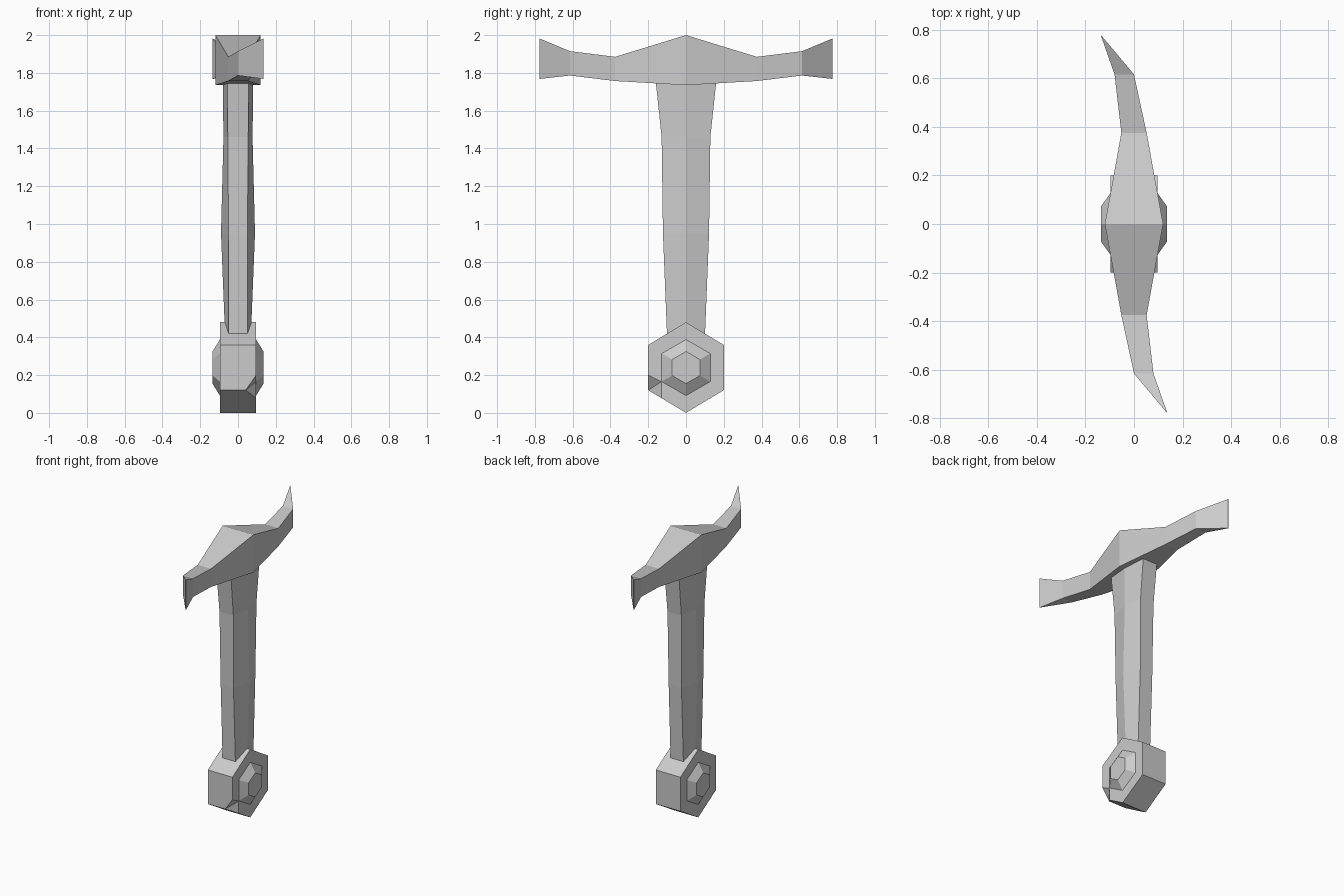
import bpy, bmesh
from math import pi, sin, cos

if "Cube" in bpy.data.objects:
    bpy.data.objects.remove(bpy.data.objects["Cube"])


def make_object(name, bm):
    bmesh.ops.remove_doubles(bm, verts=bm.verts, dist=1e-5)
    bmesh.ops.recalc_face_normals(bm, faces=bm.faces)
    mesh = bpy.data.meshes.new(name)
    bm.to_mesh(mesh)
    bm.free()
    obj = bpy.data.objects.new(name, mesh)
    bpy.context.collection.objects.link(obj)
    return obj


def loft(name, sections):
    """Skin a list of equal-length point rings and cap both ends."""
    bm = bmesh.new()
    rings = [[bm.verts.new(p) for p in s] for s in sections]
    n = len(rings[0])
    for a, b in zip(rings, rings[1:]):
        for i in range(n):
            j = (i + 1) % n
            bm.faces.new((a[i], a[j], b[j], b[i]))
    bm.faces.new(rings[0])
    bm.faces.new(rings[-1])
    return make_object(name, bm)


# Crossguard: rectangular sections along y, ends sweep in opposite directions
def guard_ring(y, x0, x1, z0, z1):
    return [(x0, y, z0), (x1, y, z0), (x1, y, z1), (x0, y, z1)]


half = [(0.375, -0.052, 0.052, 1.757, 1.885),
        (0.615, -0.08, 0.0, 1.786, 1.915),
        (0.775, -0.136, -0.134, 1.768, 1.982)]
back = [guard_ring(*s) for s in half]
front = [guard_ring(-y, -x1, -x0, z0, z1) for y, x0, x1, z0, z1 in reversed(half)]
middle = [guard_ring(0, -0.12, 0.12, 1.735, 2.0)]
loft("crossguard", front + middle + back)


# Grip: six-sided, ridged on both broad sides
def grip_ring(z, ridge, flat, depth):
    return [(ridge, 0, z), (flat, depth, z), (-flat, depth, z),
            (-ridge, 0, z), (-flat, -depth, z), (flat, -depth, z)]


loft("grip", [grip_ring(*s) for s in (
    (0.40, 0.068, 0.05, 0.10), (0.95, 0.09, 0.05, 0.122),
    (1.46, 0.077, 0.054, 0.129), (1.77, 0.081, 0.057, 0.162))])

# Pommel: hexagonal block with one chipped corner
W = 0.096
outline = [(0, 0.48), (-0.2, 0.36), (-0.2, 0.12), (0, 0), (0.2, 0.12), (0.2, 0.36)]
bm = bmesh.new()
left = [bm.verts.new((-W, y, z)) for y, z in outline]
right = [bm.verts.new((W, y, z)) if i != 2 else None
         for i, (y, z) in enumerate(outline)]
chip_top = bm.verts.new((W, -0.2, 0.2))
chip_mid = bm.verts.new((W, -0.13, 0.165))
chip_low = bm.verts.new((W, -0.13, 0.078))
chip_in = bm.verts.new((0.04, -0.2, 0.12))
bm.faces.new(left)
bm.faces.new(right[:2] + [chip_top, chip_mid, chip_low] + right[3:])
for i in (0, 3, 4, 5):
    j = (i + 1) % 6
    bm.faces.new((left[i], left[j], right[j], right[i]))
bm.faces.new((left[1], left[2], chip_in, chip_top, right[1]))
bm.faces.new((left[2], left[3], right[3], chip_low, chip_in))
bm.faces.new((chip_top, chip_in, chip_mid))
bm.faces.new((chip_mid, chip_in, chip_low))
make_object("pommel", bm)


# Raised hexagonal bosses on both pommel faces
def hexagon(x, r):
    return [(x, r * sin(i * pi / 3), 0.24 + r * cos(i * pi / 3)) for i in range(6)]


for side, sign in (("left", -1), ("right", 1)):
    loft("pommel_boss_" + side,
         [hexagon(sign * (W - 0.001), 0.15), hexagon(sign * 0.135, 0.085)])
